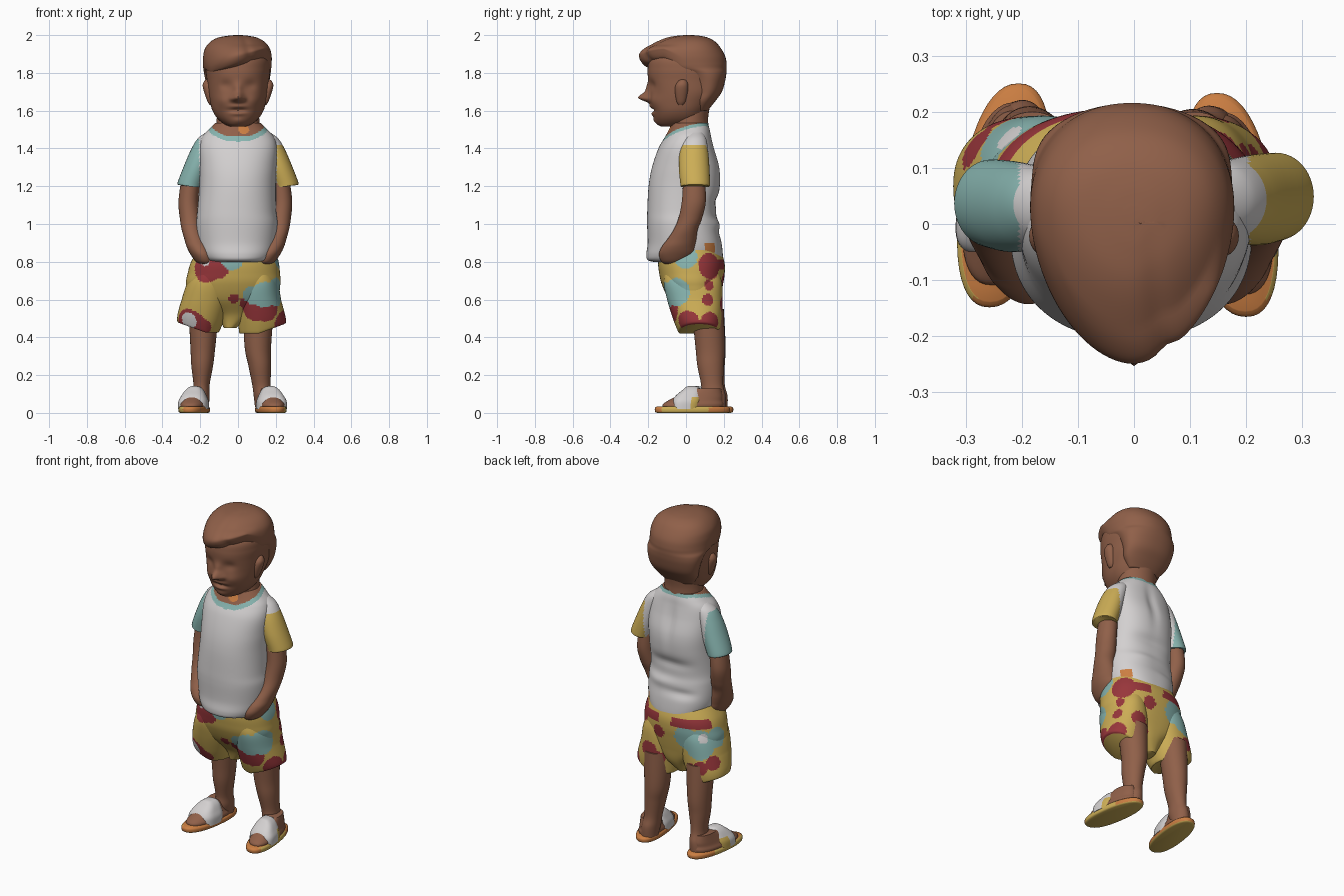
import bpy, bmesh, math
from mathutils import Vector


def material(name, rgb):
    m = bpy.data.materials.new(name)
    lin = [((c / 255 + 0.055) / 1.055) ** 2.4 for c in rgb]
    m.diffuse_color = (*lin, 1)
    return m


SKIN = material("brown skin", (144, 96, 73))
WHITE = material("white cloth", (211, 208, 208))
YELLOW = material("mustard yellow", (205, 174, 86))
TEAL = material("pale teal", (136, 181, 176))
RED = material("dark red", (152, 54, 59))
ORANGE = material("orange", (203, 126, 66))


def spline(rows, sub):
    """Catmull-Rom through rows of numbers."""
    out = []
    for i in range(len(rows) - 1):
        p = [rows[max(0, min(len(rows) - 1, i + k))] for k in (-1, 0, 1, 2)]
        for s in range(sub):
            t = s / sub
            out.append([0.5 * (2 * b + (c - a) * t + (2 * a - 5 * b + 4 * c - d) * t * t
                               + (3 * b - a - 3 * c + d) * t ** 3) for a, b, c, d in zip(*p)])
    return out + [list(rows[-1])]


def loft(name, rows, mats, rule=None, warp=None, seg=48, sub=6, e=2.0, ef=None, wide=0.5):
    """Skin of horizontal rings; each row is z, x min, x max, y min, y max."""
    ef = ef or e
    bm = bmesh.new()
    rings = []
    for z, x0, x1, y0, y1 in spline(rows, sub):
        yc, ring = y0 + wide * (y1 - y0), []
        for k in range(seg):
            a = 2 * math.pi * k / seg
            c, s = math.cos(a), math.sin(a)
            p = 2 / (e if s > 0 else ef)
            x = (x0 + x1) / 2 + (x1 - x0) / 2 * math.copysign(abs(c) ** p, c)
            y = yc + ((y1 - yc) if s > 0 else (yc - y0)) * math.copysign(abs(s) ** p, s)
            v = Vector((x, y, z))
            ring.append(bm.verts.new(warp(v) if warp else v))
        rings.append(ring)
    for a, b in zip(rings, rings[1:]):
        for k in range(seg):
            n = (k + 1) % seg
            bm.faces.new((a[k], a[n], b[n], b[k]))
    bm.faces.new(rings[0][::-1])
    bm.faces.new(rings[-1])
    bmesh.ops.recalc_face_normals(bm, faces=bm.faces)
    if rule:
        for f in bm.faces:
            f.material_index = mats.index(rule(f.calc_center_median(), f.normal))
    me = bpy.data.meshes.new(name)
    bm.to_mesh(me)
    bm.free()
    for m in mats:
        me.materials.append(m)
    ob = bpy.data.objects.new(name, me)
    bpy.context.collection.objects.link(ob)
    bpy.ops.object.select_all(action='DESELECT')
    ob.select_set(True)
    bpy.context.view_layer.objects.active = ob
    bpy.ops.object.shade_smooth_by_angle(angle=math.radians(50))
    return ob


def bumps(spots):
    """Soft push: each spot is centre, radii, offset."""
    def warp(v):
        o = Vector()
        for c, r, d in spots:
            q = sum(((v[i] - c[i]) / r[i]) ** 2 for i in range(3))
            o += Vector(d) * math.exp(-q)
        return v + o
    return warp


def mirror(rows, s):
    return [(z, x0, x1, a, b) if s > 0 else (z, -x1, -x0, a, b) for z, x0, x1, a, b in rows]


# Head with nose, eye sockets, lips and chin
face = [((0, -.2, 1.672), (.026, .06, .024), (0, -.062, -.004)),
        ((0, -.2, 1.715), (.022, .06, .03), (0, -.016, 0)),
        ((0, -.18, 1.602), (.045, .06, .012), (0, .012, 0)),
        ((0, -.18, 1.585), (.035, .06, .012), (0, -.01, 0)),
        ((0, -.18, 1.622), (.04, .06, .012), (0, -.01, 0)),
        ((0, -.17, 1.545), (.03, .05, .02), (0, -.008, 0))]
for s in (-1, 1):
    face += [((s * .065, -.18, 1.735), (.035, .06, .028), (0, .012, 0)),
             ((s * .03, -.2, 1.662), (.015, .04, .014), (0, -.014, 0)),
             ((s * .08, -.16, 1.65), (.04, .06, .035), (0, -.01, 0))]
loft("head", [(1.515, -.04, .04, -.13, -.02), (1.53, -.075, .075, -.152, .05),
              (1.56, -.11, .11, -.168, .09), (1.6, -.135, .135, -.178, .115),
              (1.65, -.15, .15, -.188, .15), (1.7, -.16, .16, -.193, .18),
              (1.76, -.165, .165, -.2, .19), (1.82, -.17, .17, -.203, .2),
              (1.88, -.16, .16, -.19, .18), (1.93, -.1, .1, -.13, .12)],
     [SKIN], warp=bumps(face), seg=128, sub=10, e=2.2, wide=.55)


# Hair with a fringe swept to one side
def sweep(v):
    k = max(0, min(1, (-v.y - .02) / .1)) * max(0, min(1, (1.95 - v.z) / .08))
    v.z += k * (.3 * (v.x + .04))
    if v.y < 0:
        v.y += .012 * math.exp(-((v.x - .06 + .3 * (v.z - 1.9)) / .02) ** 2)
    return v


loft("hair", [(1.6, -.1, .1, .02, .115), (1.65, -.14, .14, .005, .155), (1.7, -.156, .156, .0, .19),
              (1.76, -.172, .167, -.03, .208), (1.8, -.18, .173, -.09, .214),
              (1.825, -.184, .176, -.2, .215), (1.85, -.185, .178, -.238, .215),
              (1.89, -.184, .178, -.248, .207), (1.93, -.174, .168, -.215, .185),
              (1.965, -.146, .14, -.155, .155), (1.987, -.105, .1, -.1, .115),
              (1.997, -.05, .05, -.045, .07), (2.0, -.015, .015, .0, .03)],
     [SKIN], warp=sweep, seg=96, e=2.15, ef=1.8, wide=.6)

for s, side in ((-1, "left"), (1, "right")):
    loft(side + "_ear", mirror([(1.63, .13, .15, -.04, -.015), (1.65, .13, .162, -.05, -.002),
                                (1.7, .13, .18, -.058, .01), (1.735, .13, .187, -.055, .012),
                                (1.758, .13, .178, -.04, .005), (1.765, .14, .165, -.03, -.005)], s),
         [SKIN], seg=24)

loft("neck", [(1.42, -.11, .11, -.07, .11), (1.5, -.115, .115, -.08, .118),
              (1.57, -.112, .112, -.07, .118), (1.64, -.11, .11, -.06, .13)], [SKIN])


# Shirt body: collar and neck opening follow a slanted neckline
def shirt_rule(c, n):
    line = c.z - (1.445 + .32 * (c.y + .1) + .25 * max(0, abs(c.x) - .06))
    if c.y > .1 and c.z < .9 and abs(c.x - .18) < .04:
        return ORANGE
    if line > .022:
        return ORANGE if (c - Vector((.03, -.09, 1.505))).length < .03 else SKIN
    return TEAL if line > 0 else WHITE


folds = [((0, .19, 1.12), (.2, .05, .03), (0, -.015, 0)), ((.08, .18, 1.0), (.12, .05, .03), (0, .012, 0)),
         ((-.1, .18, .95), (.1, .05, .025), (0, -.012, 0)), ((0, .16, 1.36), (.03, .06, .12), (0, -.012, 0)),
         ((0, .2, .81), (.2, .08, .05), (0, .005, -.02))]
loft("shirt", [(.80, -.15, .145, -.175, .17), (.81, -.178, .172, -.204, .184), (.84, -.2, .192, -.21, .192),
               (.9, -.215, .205, -.203, .188), (1.0, -.22, .21, -.206, .168), (1.07, -.215, .202, -.205, .16),
               (1.2, -.205, .2, -.198, .18), (1.3, -.205, .205, -.18, .178), (1.4, -.205, .207, -.146, .15),
               (1.46, -.19, .19, -.112, .135), (1.5, -.155, .155, -.09, .127), (1.535, -.12, .12, -.076, .116)],
     [WHITE, TEAL, SKIN, ORANGE], shirt_rule, bumps(folds), seg=144, sub=10, e=2.5, ef=2.2)

# Sleeves, arms with hands tucked into the pockets
for s, side, cloth, top in ((-1, "left", TEAL, 1.45), (1, "right", YELLOW, 1.42)):
    dy = .0 if s < 0 else .012
    loft(side + "_sleeve", mirror([(1.195, .19, .315, -.04, .112), (1.21, .185, .319, -.042, .115),
                                   (1.3, .15, .287, -.05, .112), (1.39, .12, .25, -.045, .105),
                                   (1.45, .1, .215, -.025, .095), (1.485, .1, .17, .0, .075)], s),
         [cloth, WHITE], lambda c, n: cloth if abs(c.x) > .205 and c.z < top else WHITE,
         warp=lambda v: v + Vector((0, dy, .12 * max(0, abs(v.x) - .22) * (1.5 - v.z) / .3)), sub=10)
    dx = 0.0 if s < 0 else -.028
    loft(side + "_arm", mirror([(z, a + dx, b + dx, c, d) for z, a, b, c, d in (
        (.785, .15, .19, -.1, -.04), (.8, .128, .222, -.13, .01), (.84, .125, .252, -.143, .045),
        (.88, .14, .272, -.128, .05), (.92, .165, .284, -.098, .055), (.97, .19, .298, -.065, .062),
        (1.03, .2, .308, -.04, .085), (1.12, .21, .315, -.022, .105), (1.24, .2, .3, -.015, .1))], s),
         [SKIN], sub=8)

# Shorts: yellow with round patches; first matching patch wins
patches = [((-.19, -.14, .81), .045, WHITE), ((.075, -.12, .6), .022, WHITE), ((-.26, -.04, .49), .045, WHITE),
           ((-.23, .16, .71), .03, WHITE), ((-.03, -.15, .815), .06, TEAL), ((.075, -.12, .615), .055, TEAL),
           ((.14, -.1, .625), .07, TEAL), ((.2, -.05, .64), .075, TEAL), ((.2, 0, .82), .06, TEAL),
           ((-.13, .2, .7), .07, TEAL), ((-.21, .17, .67), .085, TEAL), ((-.26, .08, .7), .06, TEAL),
           ((-.17, -.13, .775), .085, RED), ((-.1, -.14, .76), .05, RED),
           ((.09, -.1, .56), .085, RED), ((.15, -.08, .55), .07, RED), ((.26, .0, .47), .075, RED),
           ((-.25, -.03, .47), .085, RED), ((-.19, -.05, .45), .05, RED), ((-.02, -.1, .6), .03, RED),
           ((.2, .14, .78), .075, RED), ((.22, .13, .68), .035, RED), ((.23, .12, .6), .035, RED),
           ((.22, .12, .48), .055, RED), ((.05, .2, .7), .04, RED), ((.12, .19, .57), .05, RED),
           ((.06, .19, .52), .045, RED), ((-.17, .19, .51), .045, RED), ((-.22, .17, .535), .045, RED),
           ((-.27, .13, .565), .045, RED)]


def shorts_rule(c, n):
    if c.y > .1 and abs(c.x) > .04 and .76 < c.z < .81:
        return RED
    for p, r, m in patches:
        if (c - Vector(p)).length < r:
            return m
    return YELLOW


PRINT = [YELLOW, RED, TEAL, WHITE]
hips = [(.45, -.075, -.01, .0, .12), (.52, -.12, .08, -.03, .16), (.6, -.25, .2, -.09, .18),
        (.68, -.275, .224, -.128, .196), (.74, -.266, .222, -.142, .205), (.8, -.248, .215, -.148, .203),
        (.87, -.205, .195, -.14, .18)]
loft("shorts_hips", hips, PRINT, shorts_rule, seg=144, sub=12, e=2.3)
left_leg = [(.425, -.315, -.105, -.035, .175), (.44, -.322, -.095, -.045, .182), (.5, -.318, -.07, -.07, .19),
            (.6, -.298, -.04, -.1, .193), (.69, -.268, -.04, -.118, .19), (.76, -.225, -.07, -.11, .17)]
right_leg = [(.42, .01, .245, -.035, .175), (.435, .005, .255, -.045, .182), (.5, .0, .247, -.07, .19),
             (.6, -.005, .228, -.1, .193), (.69, .01, .212, -.118, .19), (.76, .03, .18, -.11, .17)]
for side, rows in (("left", left_leg), ("right", right_leg)):
    loft("shorts_%s_leg" % side, rows, PRINT, shorts_rule, seg=112, sub=12, e=2.2,
         warp=lambda v: v + Vector((0, 0, .35 * max(0, abs(v.x + .03) - .14) * max(0, .6 - v.z) / .17)))

# Bare legs, feet and slippers
shins = {"left": [(.03, -.25, -.155, .11, .22), (.09, -.243, -.15, .085, .22), (.15, -.236, -.15, .085, .205),
                  (.25, -.247, -.132, .065, .205), (.35, -.252, -.12, .055, .21), (.55, -.262, -.1, .03, .2)],
         "right": [(.03, .09, .185, .1, .21), (.09, .083, .18, .08, .21), (.15, .075, .173, .08, .197),
                   (.25, .055, .175, .06, .2), (.35, .035, .175, .05, .205), (.55, .025, .19, .03, .2)]}
for side, s, cx, dy in (("left", -1, -.229, .012), ("right", 1, .171, -.005)):
    loft(side + "_leg", shins[side], [SKIN])

    def turn(v):
        return Vector((cx + s * (v.x - .13 * (v.y - .06)), v.y + dy, v.z))

    loft(side + "_foot", [(.025, -.068, .068, -.12, .2), (.045, -.07, .07, -.118, .205), (.065, -.062, .062, -.09, .2),
                          (.09, -.055, .055, -.04, .2), (.13, -.045, .045, .05, .19)], [SKIN], warp=turn, e=2.4)
    loft(side + "_sole", [(0, -.068, .068, -.148, .225), (.006, -.076, .076, -.158, .236),
                          (.024, -.077, .077, -.16, .238), (.034, -.07, .07, -.15, .228)], [ORANGE, YELLOW],
         lambda c, n: YELLOW if n.z < -.5 or (s * (c.x - cx) > .03 and abs(c.y) < .13) else ORANGE,
         warp=turn, sub=4, e=2.3)
    loft(side + "_strap", [(.02, -.08, .08, -.07, .085), (.06, -.078, .078, -.068, .09), (.09, -.066, .064, -.05, .09),
                           (.12, -.05, .045, -.015, .085), (.137, -.032, .025, .005, .07), (.142, -.012, .008, .02, .05)],
         [WHITE, YELLOW], lambda c, n: YELLOW if c.y > .025 and c.z < .085 and s * (c.x - cx) > .03 else WHITE,
         warp=turn, e=3)
